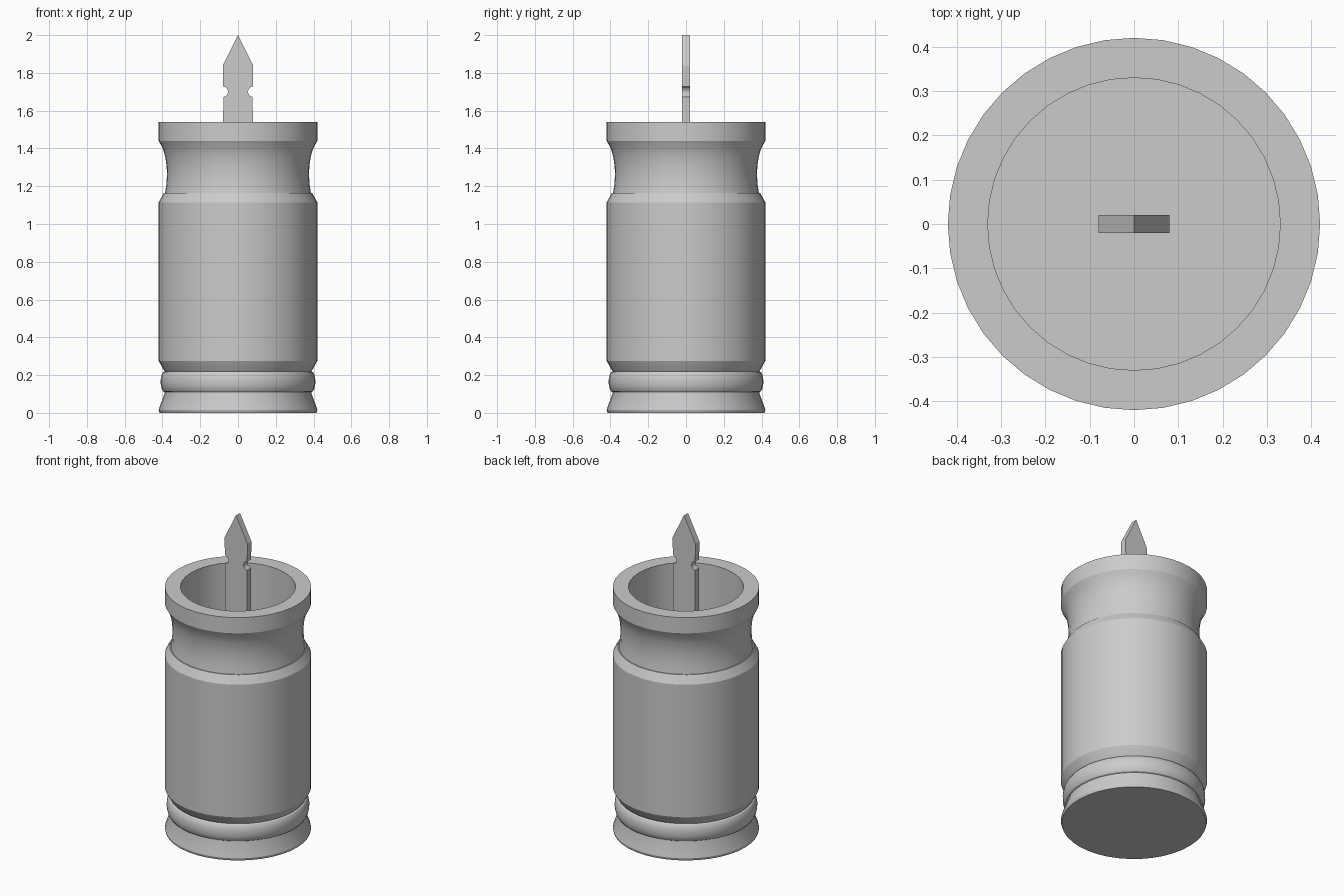
import bpy, bmesh, math

if "Cube" in bpy.data.objects:
    bpy.data.objects.remove(bpy.data.objects["Cube"])

SIDES = 40


def make_object(name, bm, angle=None):
    bmesh.ops.recalc_face_normals(bm, faces=bm.faces)
    mesh = bpy.data.meshes.new(name)
    bm.to_mesh(mesh)
    bm.free()
    obj = bpy.data.objects.new(name, mesh)
    bpy.context.collection.objects.link(obj)
    if angle:
        bpy.ops.object.select_all(action='DESELECT')
        obj.select_set(True)
        bpy.context.view_layer.objects.active = obj
        bpy.ops.object.shade_smooth_by_angle(angle=math.radians(angle))
    return obj


def lathe(name, profile, angle):
    """Revolve an (r, z) profile and cap both ends."""
    bm = bmesh.new()
    rings = []
    for r, z in profile:
        rings.append([bm.verts.new((r * math.cos(a), r * math.sin(a), z))
                      for a in (2 * math.pi * i / SIDES for i in range(SIDES))])
    for low, high in zip(rings, rings[1:]):
        for i in range(SIDES):
            j = (i + 1) % SIDES
            bm.faces.new((low[i], low[j], high[j], high[i]))
    bm.faces.new(rings[0])
    bm.faces.new(rings[-1])
    return make_object(name, bm, angle)


# Hollow casing: foot, rounded bead, body, concave neck, rim, bore
foot = [(0.415, 0), (0.42, 0.015), (0.418, 0.025), (0.388, 0.105)]
bead = [(0.388 + 0.022 * math.sin(math.pi * i / 8),
         0.165 - 0.055 * math.cos(math.pi * i / 8)) for i in range(9)]
body = [(0.394, 0.228), (0.42, 0.275), (0.42, 1.115), (0.392, 1.165)]
neck = [(0.386, 1.165), (0.379, 1.21), (0.376, 1.26), (0.378, 1.31),
        (0.386, 1.36), (0.398, 1.40)]
rim = [(0.42, 1.44), (0.42, 1.54), (0.33, 1.54), (0.33, 0.09)]
lathe("casing", foot + bead + body + neck + rim, 25)

# Flat pointed blade standing on the casing floor, round notch on each edge
notch = [(0.078 - 0.025 * math.sin(math.pi * i / 8),
          1.70 - 0.027 * math.cos(math.pi * i / 8)) for i in range(9)]
half = [(0.08, 0.09)] + notch + [(0.08, 1.84)]
outline = half + [(0, 2.0)] + [(-x, z) for x, z in reversed(half)]
bm = bmesh.new()
face = bm.faces.new([bm.verts.new((x, -0.02, z)) for x, z in outline])
new = bmesh.ops.extrude_face_region(bm, geom=[face], use_keep_orig=True)["geom"]
bmesh.ops.translate(bm, vec=(0, 0.04, 0),
                    verts=[v for v in new if isinstance(v, bmesh.types.BMVert)])
make_object("blade", bm)
